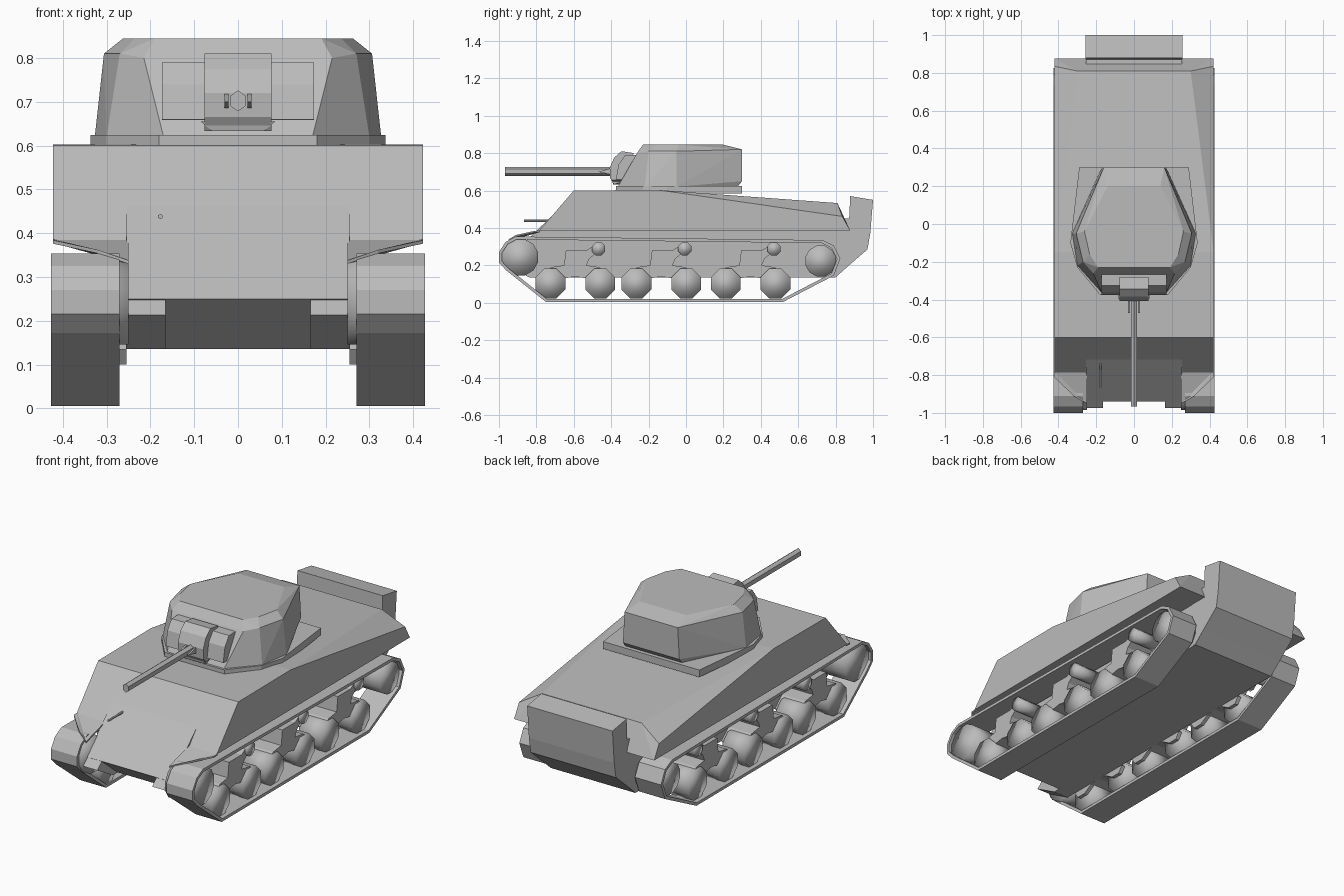
import bpy, bmesh, math
from mathutils import Vector

if "Cube" in bpy.data.objects:
    bpy.data.objects.remove(bpy.data.objects["Cube"])

GREY = bpy.data.materials.new("armour_grey")
GREY.diffuse_color = (0.5, 0.5, 0.5, 1)
GREY.use_nodes = True
GREY.node_tree.nodes["Principled BSDF"].inputs["Base Color"].default_value = GREY.diffuse_color


def finish(name, bm, smooth=False):
    bmesh.ops.recalc_face_normals(bm, faces=bm.faces[:])
    for f in bm.faces:
        f.smooth = smooth
    me = bpy.data.meshes.new(name)
    bm.to_mesh(me)
    bm.free()
    me.materials.append(GREY)
    ob = bpy.data.objects.new(name, me)
    bpy.context.collection.objects.link(ob)
    return ob


def convex(name, half_points):
    """Convex solid from points on the +x side, mirrored to -x."""
    bm = bmesh.new()
    for x, y, z in half_points:
        bm.verts.new((x, y, z))
        bm.verts.new((-x, y, z))
    bmesh.ops.convex_hull(bm, input=bm.verts[:])
    bmesh.ops.dissolve_limit(bm, angle_limit=0.03, verts=bm.verts[:], edges=bm.edges[:])
    return finish(name, bm)


def slab(name, profile, x0, x1):
    """Side profile (y, z) extruded from x0 to x1."""
    bm = bmesh.new()
    a = [bm.verts.new((x0, y, z)) for y, z in profile]
    b = [bm.verts.new((x1, y, z)) for y, z in profile]
    bm.faces.new(a)
    bm.faces.new(b)
    for i in range(len(a)):
        j = (i + 1) % len(a)
        bm.faces.new((a[i], a[j], b[j], b[i]))
    return finish(name, bm)


def wheel(name, x0, x1, y, z, r, sides=8):
    """Cylinder across x, smooth shaded all over."""
    bm = bmesh.new()
    bmesh.ops.create_cone(bm, cap_ends=True, segments=sides, radius1=r, radius2=r, depth=x1 - x0)
    for v in bm.verts:
        px, py, pz = v.co
        a = math.pi / sides
        v.co = ((x0 + x1) / 2 + pz, y + px * math.cos(a) - py * math.sin(a),
                z + px * math.sin(a) + py * math.cos(a))
    return finish(name, bm, True)


def rod(name, x, z, y0, y1, r, sides):
    """Straight bar along y."""
    bm = bmesh.new()
    bmesh.ops.create_cone(bm, cap_ends=True, segments=sides, radius1=r, radius2=r, depth=y1 - y0)
    for v in bm.verts:
        px, py, pz = v.co
        v.co = (x + px, (y0 + y1) / 2 + pz, z + py)
    return finish(name, bm)


def track(name, outline, x0, x1, t):
    """Closed hollow band following a (y, z) outline."""
    n = len(outline)
    pts = [Vector(p) for p in outline]
    inner = []
    for i, p in enumerate(pts):
        d0 = (p - pts[i - 1]).normalized()
        d1 = (pts[(i + 1) % n] - p).normalized()
        n0, n1 = Vector((-d0.y, d0.x)), Vector((-d1.y, d1.x))
        inner.append(p + (n0 + n1) * t / (1 + n0.dot(n1)))
    bm = bmesh.new()
    rings = [[bm.verts.new((x, p.x, p.y)) for p in loop]
             for x, loop in ((x0, pts), (x1, pts), (x1, inner), (x0, inner))]
    for k in range(4):
        a, b = rings[k], rings[(k + 1) % 4]
        for i in range(n):
            j = (i + 1) % n
            bm.faces.new((a[i], a[j], b[j], b[i]))
    return finish(name, bm)


# Upper hull: sloped front, flat roof, engine deck falling to the rear
convex("upper_hull", [
    (.422, -.785, .385), (.422, -.60, .60), (.422, -.15, .603),
    (.30, .81, .533), (.422, .835, .462), (.422, .877, .387)])

# Lower hull with nose, and rear stowage box
slab("lower_hull", [(-.70, .48), (-.94, .25), (-.80, .136), (.80, .136),
                    (.95, .27), (.87, .45)], -.255, .255)
slab("rear_box", [(.78, .138), (.80, .138), (.97, .285), (.985, .37), (1.0, .55),
                  (.878, .57), (.87, .40), (.78, .40)], -.257, .257)

# Turret plate
plate = [(.29, .30), (.337, -.10), (.30, -.23), (.18, -.375)]
convex("turret_plate", [(x, y, z) for x, y in plate for z in (.585, .624)])

# Turret body: three stacked outlines
convex("turret", [
    (.17, .275, .62), (.327, -.05, .62), (.30, -.22, .62), (.17, -.365, .62),
    (.17, .30, .65), (.16, .30, .82),
    (.306, -.05, .81), (.27, -.20, .81), (.215, -.262, .80),
    (.14, .20, .845), (.262, -.04, .845), (.235, -.16, .845), (.19, -.23, .845)])

# Gun shield, mantlet and barrel
slab("gun_shield", [(-.22, .79), (-.325, .79), (-.36, .74), (-.375, .66), (-.30, .655)], -.173, .173)
slab("mantlet", [(-.28, .80), (-.345, .81), (-.385, .775), (-.408, .72), (-.405, .665),
                 (-.385, .633), (-.33, .65)], -.076, .076)
convex("mantlet_chin", [(.085, -.33, .655), (.085, -.395, .655), (.06, -.39, .633), (.06, -.34, .633)])
barrel = rod("gun_barrel", 0, .702, -.967, -.38, .024, 6)
for v in barrel.data.vertices:
    v.co.x *= .8
rod("hull_gun", -.177, .438, -.865, -.73, .006, 6)

# Track outline, front low to rear and back over the top
TRACK = [(-.75, .005), (.52, .005), (.79, .145), (.825, .235), (.79, .305), (.73, .335),
         (-.91, .354), (-.965, .325), (-1.0, .27), (-1.0, .215), (-.96, .172)]
# Suspension bracket (offset y, z): legs over both wheels and a roller arm
BRACKET = [(-.05, .28), (.06, .28), (.10, .305), (.13, .28), (.075, .235), (.06, .20),
           (.13, .19), (.19, .135), (.165, .10), (.11, .10), (.06, .13), (0, .14),
           (-.06, .13), (-.11, .10), (-.165, .10), (-.19, .135), (-.13, .19), (-.06, .20)]

for side, s in (("right", 1), ("left", -1)):
    def span(a, b):
        return (a, b) if s > 0 else (-b, -a)

    track(side + "_track", TRACK, *span(.27, .427), .016)
    wheel(side + "_drive_sprocket", *span(.25, .41), -.887, .243, .10, 12)
    wheel(side + "_idler", *span(.25, .41), .72, .223, .085, 12)
    # Final drive housing beside the nose
    slab(side + "_drive_housing", [(-.70, .47), (-.79, .385), (-.975, .213), (-.84, .136),
                                   (-.60, .136), (-.60, .38)], *span(.165, .2555))
    # Three suspension units with two wheels and a return roller each
    for c in (-.592, -.132, .345):
        slab(side + "_suspension", [(c + y, z) for y, z in BRACKET], *span(.255, .395))
        for off in (-.133, .133):
            wheel(side + "_road_wheel", *span(.275, .405), c + off, .103, .086)
        wheel(side + "_return_roller", *span(.25, .405), c + .125, .288, .038)
    # Thin front mudguard
    bm = bmesh.new()
    corners = [(.422, -.78, .386), (.25, -.78, .386), (.25, -.95, .338), (.32, -.91, .362), (.422, -.81, .384)]
    top = [bm.verts.new((s * x, y, z)) for x, y, z in corners]
    low = [bm.verts.new((s * x, y, z - .008)) for x, y, z in corners]
    for i in range(5):
        j = (i + 1) % 5
        bm.faces.new((top[i], top[j], low[j], low[i]))
    for k in (1, 2, 3):
        a, b = (k + 1) % 5, (k + 2) % 5
        bm.faces.new((top[0], top[k], top[a])) if k < 4 else None
        bm.faces.new((low[0], low[a], low[k]))
    finish(side + "_mudguard", bm)
    # Small lug beside the barrel root
    slab(side + "_barrel_lug", [(-.47, .70), (-.40, .72), (-.40, .685)], *span(.022, .031))
